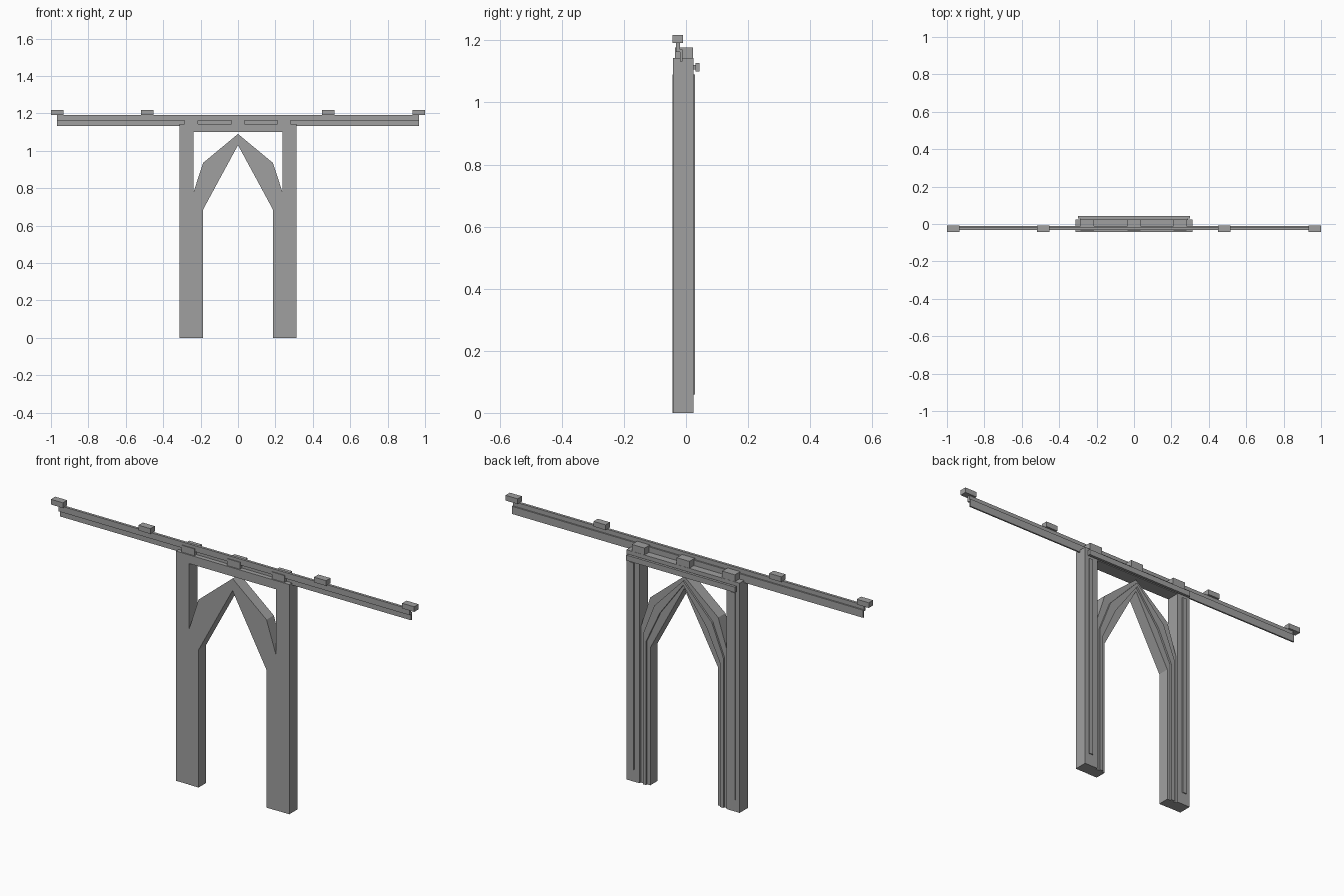
import bpy, bmesh

if "Cube" in bpy.data.objects:
    bpy.data.objects.remove(bpy.data.objects["Cube"])

metal = bpy.data.materials.new("plain grey")
metal.diffuse_color = (0.35, 0.35, 0.35, 1)
metal.use_nodes = True
metal.node_tree.nodes["Principled BSDF"].inputs["Base Color"].default_value = metal.diffuse_color


def prism(name, points, y0, y1):
    """Extrude an (x, z) outline from y0 to y1."""
    bm = bmesh.new()
    face = bm.faces.new([bm.verts.new((x, y0, z)) for x, z in points])
    ext = bmesh.ops.extrude_face_region(bm, geom=[face])
    moved = [v for v in ext["geom"] if isinstance(v, bmesh.types.BMVert)]
    bmesh.ops.translate(bm, vec=(0, y1 - y0, 0), verts=moved)
    bmesh.ops.recalc_face_normals(bm, faces=bm.faces)
    mesh = bpy.data.meshes.new(name)
    bm.to_mesh(mesh)
    bm.free()
    mesh.materials.append(metal)
    obj = bpy.data.objects.new(name, mesh)
    bpy.context.collection.objects.link(obj)
    return obj


def box(name, x0, x1, y0, y1, z0, z1):
    return prism(name, [(x0, z0), (x1, z0), (x1, z1), (x0, z1)], y0, y1)


def mirrored(half):
    """Close a right-hand outline with its left-hand reflection."""
    return half + [(-x, z) for x, z in reversed(half) if x > 0]


def blend(t):
    """Path between the inner (0) and outer (1) edge of the arch."""
    return [(a[0] + (b[0] - a[0]) * t, a[1] + (b[1] - a[1]) * t)
            for a, b in zip(inner, outer)]


# Outer frame: two posts joined by a lintel
box("lintel", -0.312, 0.312, -0.042, 0.024, 1.10, 1.143)
for s, side in ((-1, "left"), (1, "right")):
    x0, x1 = sorted((s * 0.239, s * 0.312))
    box(side + "_post", x0, x1, -0.042, 0.024, 0, 1.10)
    # Raised strip on the back of each post
    x0, x1 = sorted((s * 0.268, s * 0.29))
    box(side + "_post_strip", x0, x1, 0.024, 0.029, 0.06, 1.09)

# Pointed arch set between the posts, with a rib along its back
inner = [(0, 1.03), (0.10, 0.846), (0.187, 0.685), (0.187, 0)]
outer = [(0, 1.09), (0.187, 0.935), (0.239, 0.775), (0.239, 0)]


def arch(name, t0, t1, y0, y1):
    low, high = blend(t0), blend(t1)
    right = high + low[::-1]
    left = [(-x, z) for x, z in low[1:]] + [(-x, z) for x, z in high[:0:-1]]
    return prism(name, right + left, y0, y1)


arch("pointed_arch", 0, 1, -0.043, 0.014)
arch("arch_rib", 0.33, 0.67, 0.014, 0.023)

# Back rail under the lintel edge
box("back_rail", -0.30, 0.30, 0.030, 0.043, 1.10, 1.127)
box("back_rail_mount", -0.29, 0.29, 0.024, 0.030, 1.107, 1.12)

# Blocks carrying the long rail
for i, x in enumerate((-0.25, 0, 0.247)):
    box(f"support_block_{i}", x - 0.035, x + 0.035, -0.036, 0.023, 1.143, 1.177)

# Long stepped rail
box("rail_lower_flange", -0.967, 0.967, -0.020, -0.012, 1.132, 1.17)
box("rail_upper_web", -0.967, 0.967, -0.032, -0.019, 1.162, 1.192)

# Caps on the rail
for i, x in enumerate((-0.967, -0.485, 0.482, 0.967)):
    box(f"rail_cap_{i}", x - 0.033, x + 0.033, -0.043, -0.009, 1.191, 1.217)
